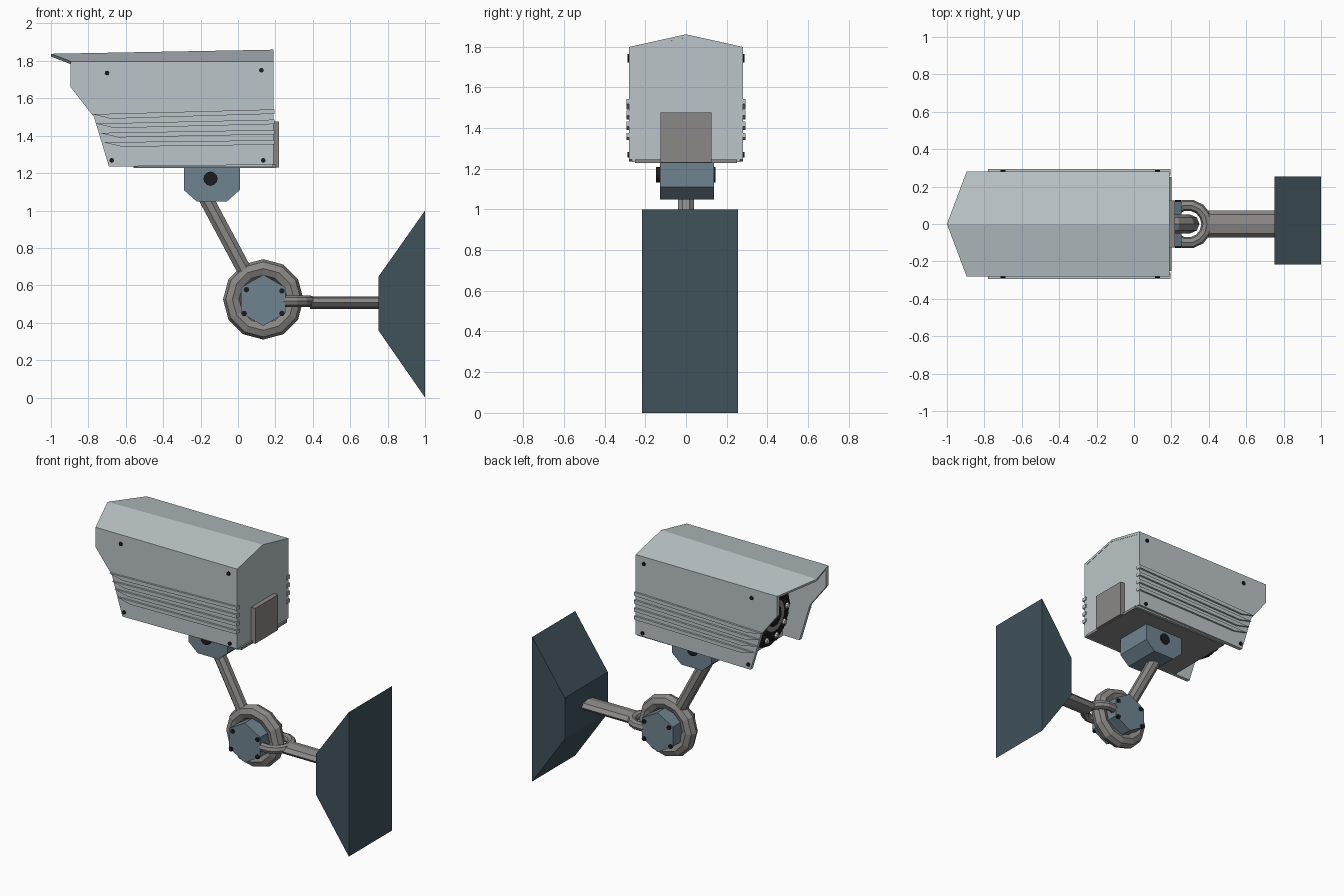
import bpy, bmesh, math
from mathutils import Vector

if "Cube" in bpy.data.objects:
    bpy.data.objects.remove(bpy.data.objects["Cube"])


def mat(name, rgb):
    m = bpy.data.materials.new(name)
    m.diffuse_color = (*rgb, 1)
    m.use_nodes = True
    m.node_tree.nodes["Principled BSDF"].inputs["Base Color"].default_value = m.diffuse_color
    return m


SHELL = mat("shell_grey", (0.50, 0.56, 0.58))
STEEL = mat("steel_grey", (0.26, 0.25, 0.245))
BLUE = mat("blue_grey", (0.16, 0.23, 0.28))
DARK = mat("dark_slate", (0.05, 0.085, 0.105))
BLACK = mat("black", (0.012, 0.012, 0.014))
LIGHT = mat("lamp", (0.6, 0.6, 0.6))


def finish(name, bm, m):
    bmesh.ops.recalc_face_normals(bm, faces=bm.faces[:])
    me = bpy.data.meshes.new(name)
    bm.to_mesh(me)
    bm.free()
    me.materials.append(m)
    ob = bpy.data.objects.new(name, me)
    bpy.context.collection.objects.link(ob)
    return ob


def loft(name, a, b, m):
    """Closed solid between two matching outlines."""
    bm = bmesh.new()
    va = [bm.verts.new(p) for p in a]
    vb = [bm.verts.new(p) for p in b]
    n = len(a)
    bm.faces.new(va)
    bm.faces.new(vb)
    for i in range(n):
        j = (i + 1) % n
        bm.faces.new((va[i], va[j], vb[j], vb[i]))
    return finish(name, bm, m)


def prism_y(name, prof, y0, y1, m):
    return loft(name, [(x, y0, z) for x, z in prof], [(x, y1, z) for x, z in prof], m)


def rod(name, p, q, r, n, m, r2=None, turn=0.0, flat=1.0):
    """n-sided rod from p to q; flat squashes it across the y axis direction."""
    p, q = Vector(p), Vector(q)
    d = (q - p).normalized()
    u = Vector((0, 1, 0)) if abs(d.y) < 0.9 else Vector((1, 0, 0))
    v = d.cross(u)
    ring = lambda c, s: [c + s * (u * math.cos(t) + v * math.sin(t) * flat)
                         for t in (turn + i * math.tau / n for i in range(n))]
    return loft(name, ring(p, r), ring(q, r if r2 is None else r2), m)


def torus(name, loc, rot, R, r, n, k, m):
    bpy.ops.mesh.primitive_torus_add(location=loc, rotation=rot, major_radius=R,
                                     minor_radius=r, major_segments=n, minor_segments=k)
    ob = bpy.context.object
    ob.name = name
    ob.data.materials.append(m)
    return ob


# Housing: folded roof sheet, pentagonal core, open-fronted side walls
def roof_outline(x_ridge, x_eave, z_ridge, z_eave, t=0.015):
    w = 0.28
    return [(x_eave, -w, z_eave), (x_ridge, 0, z_ridge), (x_eave, w, z_eave),
            (x_eave, w - 0.02, z_eave - t), (x_ridge, 0, z_ridge - t),
            (x_eave, -w + 0.02, z_eave - t)]


loft("roof", roof_outline(-1.0, -0.895, 1.838, 1.798),
     roof_outline(0.19, 0.19, 1.86, 1.798), SHELL)


def core_outline(x, zr):
    return [(x, -0.265, 1.232), (x, 0.265, 1.232), (x, 0.265, 1.79),
            (x, 0, zr), (x, -0.265, 1.79)]


loft("housing_core", core_outline(-0.56, 1.838), core_outline(0.188, 1.852), SHELL)
WALL = [(-0.895, 1.798), (-0.895, 1.66), (-0.77, 1.5), (-0.69, 1.235),
        (0.19, 1.245), (0.19, 1.798)]
for s, side in ((-1, "right"), (1, "left")):
    prism_y(f"side_wall_{side}", WALL, s * 0.255, s * 0.28, SHELL)
    # Four cooling ribs
    for i in range(4):
        xl, zl, zr = -0.78 + i * 0.02, 1.515 - i * 0.05, 1.541 - i * 0.055
        rib = [(xl, zl), (xl + 0.1, zl - 0.024), (0.195, zr - 0.024), (0.195, zr)]
        prism_y(f"cooling_rib_{side}_{i}", rib, s * 0.26, s * 0.293, SHELL)
    # Corner screws
    for i, (x, z) in enumerate([(-0.7, 1.735), (0.125, 1.75), (-0.675, 1.268), (0.135, 1.268)]):
        rod(f"housing_screw_{side}_{i}", (x, s * 0.27, z), (x, s * 0.288, z), 0.013, 8, BLACK)
prism_y("bottom_plate", [(-0.56, 1.228), (0.2, 1.228), (0.2, 1.245), (-0.56, 1.24)],
        -0.25, 0.25, STEEL)
prism_y("rear_plate", [(0.185, 1.23), (0.22, 1.23), (0.22, 1.475), (0.185, 1.475)],
        -0.125, 0.125, STEEL)

# Lens with a ring of lamps
ZL = 1.5
rod("lamp_disc", (-0.55, 0, ZL), (-0.64, 0, ZL), 0.22, 16, BLACK)
rod("lens_barrel", (-0.63, 0, ZL), (-0.68, 0, ZL), 0.11, 16, STEEL)
rod("lens_glass", (-0.67, 0, ZL), (-0.69, 0, ZL), 0.085, 16, BLACK, r2=0.06)
for i in range(10):
    t = i * math.tau / 10
    y, z = 0.17 * math.cos(t), ZL + 0.17 * math.sin(t)
    rod(f"lamp_rim_{i}", (-0.63, y, z), (-0.655, y, z), 0.036, 8, BLACK)
    rod(f"lamp_{i}", (-0.65, y, z), (-0.668, y, z), 0.024, 8, LIGHT, r2=0.014)

# Tilt hinge under the housing
prism_y("tilt_hinge", [(-0.29, 1.24), (0.01, 1.24), (0.01, 1.11), (-0.06, 1.048),
                       (-0.22, 1.048), (-0.29, 1.11)], -0.127, 0.137, BLUE)
rod("hinge_pin", (-0.147, -0.147, 1.17), (-0.147, 0.145, 1.17), 0.038, 12, BLACK)

# Arm and swivel joint
rod("upper_arm", (-0.19, 0, 1.1), (0.045, 0, 0.66), 0.042, 8, STEEL, turn=math.pi / 8)
J = Vector((0.135, 0, 0.525))
torus("swivel_ring", J, (math.pi / 2, 0, 0), 0.165, 0.05, 12, 8, STEEL)
prism_y("swivel_hub", [(J.x + 0.137 * math.sin(i * math.pi / 3),
                        J.z - 0.005 + 0.137 * math.cos(i * math.pi / 3)) for i in range(6)],
        -0.12, 0.12, BLUE)
for s in (-1, 1):
    for i, (x, z) in enumerate([(0.045, 0.577), (0.235, 0.57), (0.033, 0.45), (0.235, 0.45)]):
        rod(f"hub_screw_{i}", (x, s * 0.11, z), (x, s * 0.128, z), 0.015, 8, BLACK)

# Link and bar to the wall mount
torus("link_ring", (0.288, 0, 0.515), (0, 0, 0), 0.102, 0.03, 14, 8, STEEL)
rod("wall_bar", (0.385, 0, 0.508), (0.76, 0, 0.508), 0.072, 8, STEEL, flat=0.46)
prism_y("wall_mount", [(0.75, 0.36), (0.75, 0.645), (1.0, 1.0), (1.0, 0.0)],
        -0.216, 0.255, DARK)
